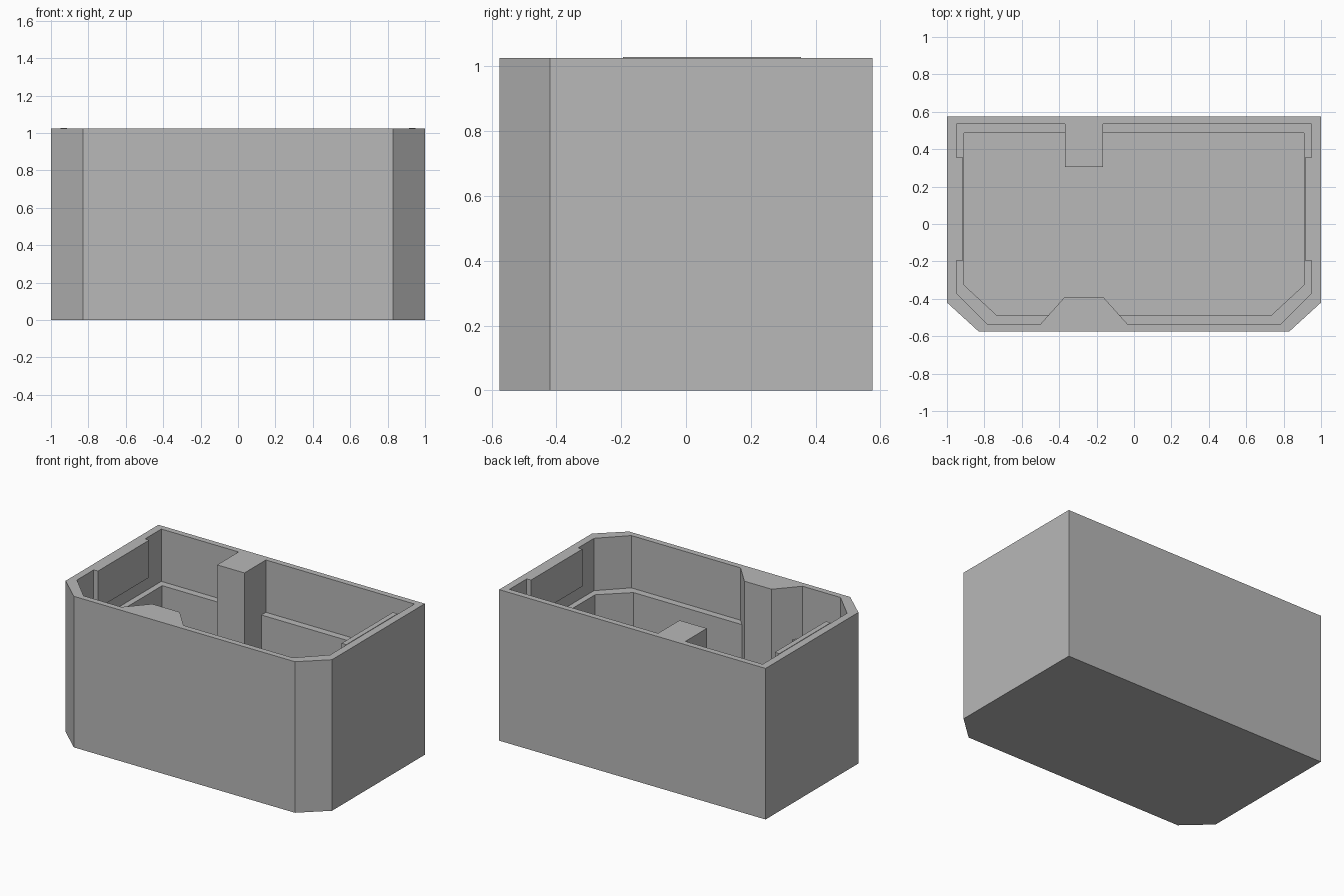
import bpy, bmesh

HEIGHT, FLOOR, LEDGE, PAD_LOW = 1.025, 0.09, 0.67, 0.775

cube = bpy.data.objects.get("Cube")
if cube:
    bpy.data.objects.remove(cube, do_unlink=True)

grey = bpy.data.materials.new("light grey")
grey.use_nodes = True
grey.diffuse_color = (0.48, 0.48, 0.48, 1)
grey.node_tree.nodes["Principled BSDF"].inputs["Base Color"].default_value = grey.diffuse_color


def prism(name, outline, low, high):
    """Extrude a flat outline from low to high."""
    bm = bmesh.new()
    base = bm.faces.new([bm.verts.new((x, y, low)) for x, y in outline])
    top = bmesh.ops.extrude_face_region(bm, geom=[base])["geom"]
    verts = [v for v in top if isinstance(v, bmesh.types.BMVert)]
    bmesh.ops.translate(bm, verts=verts, vec=(0, 0, high - low))
    bmesh.ops.recalc_face_normals(bm, faces=bm.faces)
    mesh = bpy.data.meshes.new(name)
    bm.to_mesh(mesh)
    bm.free()
    mesh.materials.append(grey)
    obj = bpy.data.objects.new(name, mesh)
    bpy.context.collection.objects.link(obj)
    return obj


def pocket(x, y, side_y, front_x):
    """Inner outline with chamfered front corners, going around both posts."""
    slant = (0.535 - y) * 0.13 / 0.145
    return [(x, y), (-0.165, y), (-0.165, 0.305), (-0.37, 0.305), (-0.37, y), (-x, y),
            (-x, -side_y), (-front_x, -y),
            (-0.5 + slant, -y), (-0.37, -0.39), (-0.165, -0.39), (-0.035 - slant, -y),
            (front_x, -y), (x, -side_y)]


# Outer body with chamfered front corners
body = prism("box_body", [(1, 0.575), (-1, 0.575), (-1, -0.42), (-0.83, -0.575),
                          (0.83, -0.575), (1, -0.42)], 0, HEIGHT)

# Wide upper pocket and narrower lower pocket, leaving a ledge between them
cutters = [prism("upper_pocket_cutter", pocket(0.95, 0.535, 0.37, 0.785), LEDGE, HEIGHT + 0.2),
           prism("lower_pocket_cutter", pocket(0.91, 0.487, 0.325, 0.735), FLOOR, LEDGE + 0.1)]
bpy.context.view_layer.objects.active = body
for cutter in cutters:
    cut = body.modifiers.new(cutter.name, "BOOLEAN")
    cut.operation = "DIFFERENCE"
    cut.solver = "EXACT"
    cut.object = cutter
    bpy.ops.object.modifier_apply(modifier=cut.name)
    bpy.data.objects.remove(cutter, do_unlink=True)

# Raised pads on the inside of the two side walls
for side, name in ((1, "left_pad"), (-1, "right_pad")):
    prism(name, [(side * 0.95, -0.195), (side * 0.95, 0.355),
                 (side * 0.915, 0.355), (side * 0.915, -0.195)], PAD_LOW, HEIGHT + 0.003)
